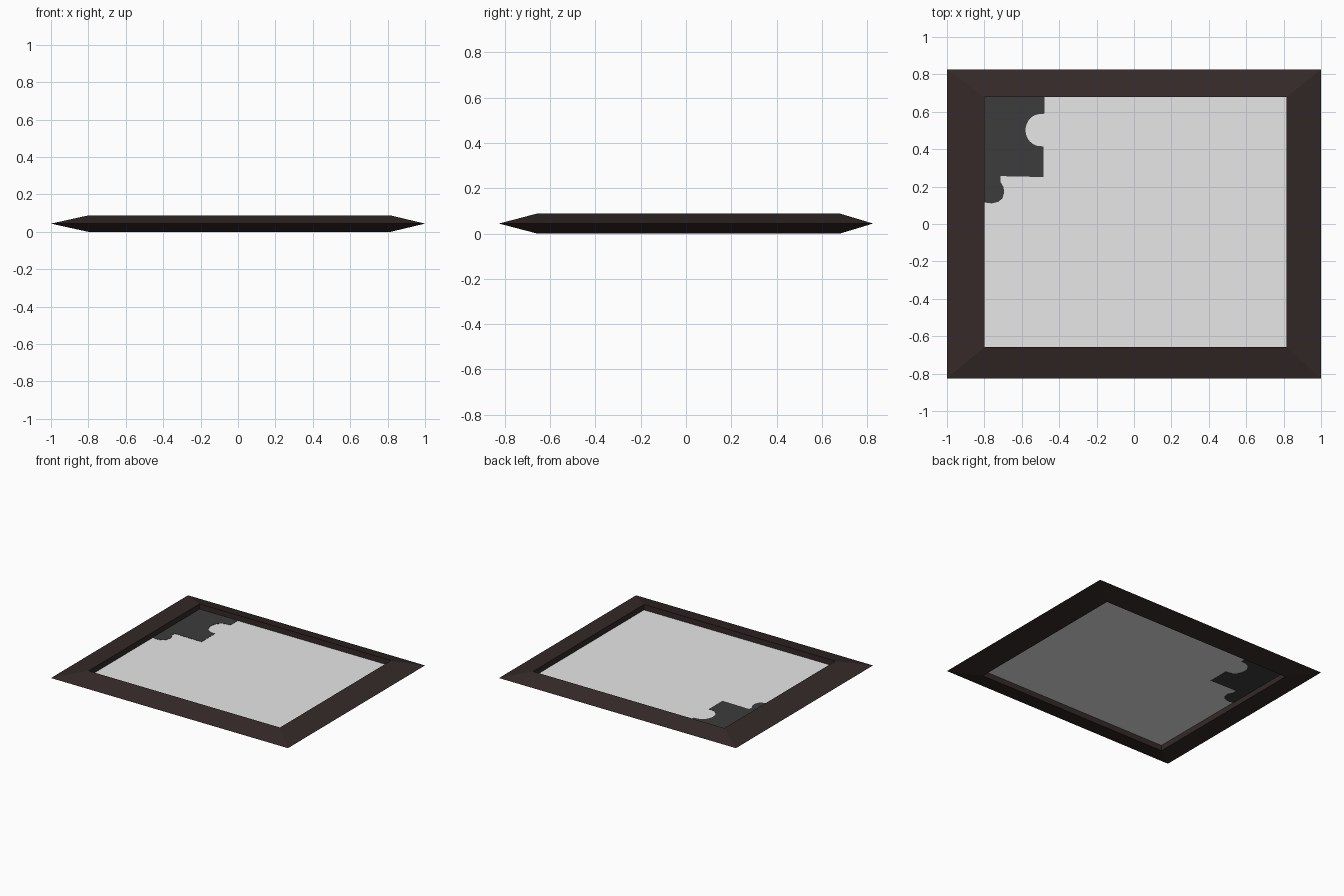
import bpy, bmesh, math

if "Cube" in bpy.data.objects:
    bpy.data.objects.remove(bpy.data.objects["Cube"])

H = 0.088          # frame height at the inner wall
MID = H / 2        # height of the sharp outer rim and of the panel
X0, X1, Y0, Y1 = -0.80, 0.815, -0.658, 0.68   # opening


def material(name, color):
    m = bpy.data.materials.new(name)
    m.diffuse_color = (*color, 1.0)
    m.use_nodes = True
    m.node_tree.nodes["Principled BSDF"].inputs["Base Color"].default_value = m.diffuse_color
    return m


def add_object(name, bm, mat):
    bmesh.ops.recalc_face_normals(bm, faces=bm.faces[:])
    me = bpy.data.meshes.new(name)
    bm.to_mesh(me)
    bm.free()
    me.materials.append(mat)
    ob = bpy.data.objects.new(name, me)
    bpy.context.collection.objects.link(ob)
    return ob


def rect(x0, x1, y0, y1):
    return [(x0, y0), (x1, y0), (x1, y1), (x0, y1)]


def plate(name, outline, thickness, mat):
    """Flat plate centred on the panel height."""
    bm = bmesh.new()
    vs = [bm.verts.new((x, y, MID - thickness / 2)) for x, y in outline]
    face = bm.faces.new(vs)
    ext = bmesh.ops.extrude_face_region(bm, geom=[face])["geom"]
    bmesh.ops.translate(bm, vec=(0, 0, thickness),
                        verts=[v for v in ext if isinstance(v, bmesh.types.BMVert)])
    return add_object(name, bm, mat)


brown = material("dark brown wood", (0.035, 0.022, 0.022))
light = material("light grey panel", (0.80, 0.80, 0.80))
dark = material("charcoal", (0.046, 0.046, 0.046))

# Frame: triangular section, sharp outside and tall at the opening
bm = bmesh.new()
loops = []
for corners, z in ((rect(-1, 1, -0.826, 0.826), MID),
                   (rect(X0, X1, Y0, Y1), H),
                   (rect(X0, X1, Y0, Y1), 0.0)):
    loops.append([bm.verts.new((x, y, z)) for x, y in corners])
for k in range(3):
    a, b = loops[k], loops[(k + 1) % 3]
    for i in range(4):
        j = (i + 1) % 4
        bm.faces.new((a[i], a[j], b[j], b[i]))
add_object("frame", bm, brown)

# Light board filling the opening
plate("panel", rect(X0, X1, Y0, Y1), 0.004, light)

# Jigsaw corner piece: round socket on the right, half tab below
piece = [(X0, Y1), (-0.478, Y1), (-0.478, 0.59)]
for i in range(17):
    a = math.pi / 2 + math.pi * i / 16
    piece.append((-0.50 + 0.08 * math.cos(a), 0.502 + 0.086 * math.sin(a)))
piece += [(-0.484, 0.415), (-0.484, 0.251), (-0.713, 0.256), (-0.713, 0.224),
          (-0.698, 0.198), (-0.694, 0.168), (-0.703, 0.138), (-0.724, 0.119),
          (-0.76, 0.110), (X0, 0.115)]
plate("puzzle_piece", piece, 0.008, dark)
